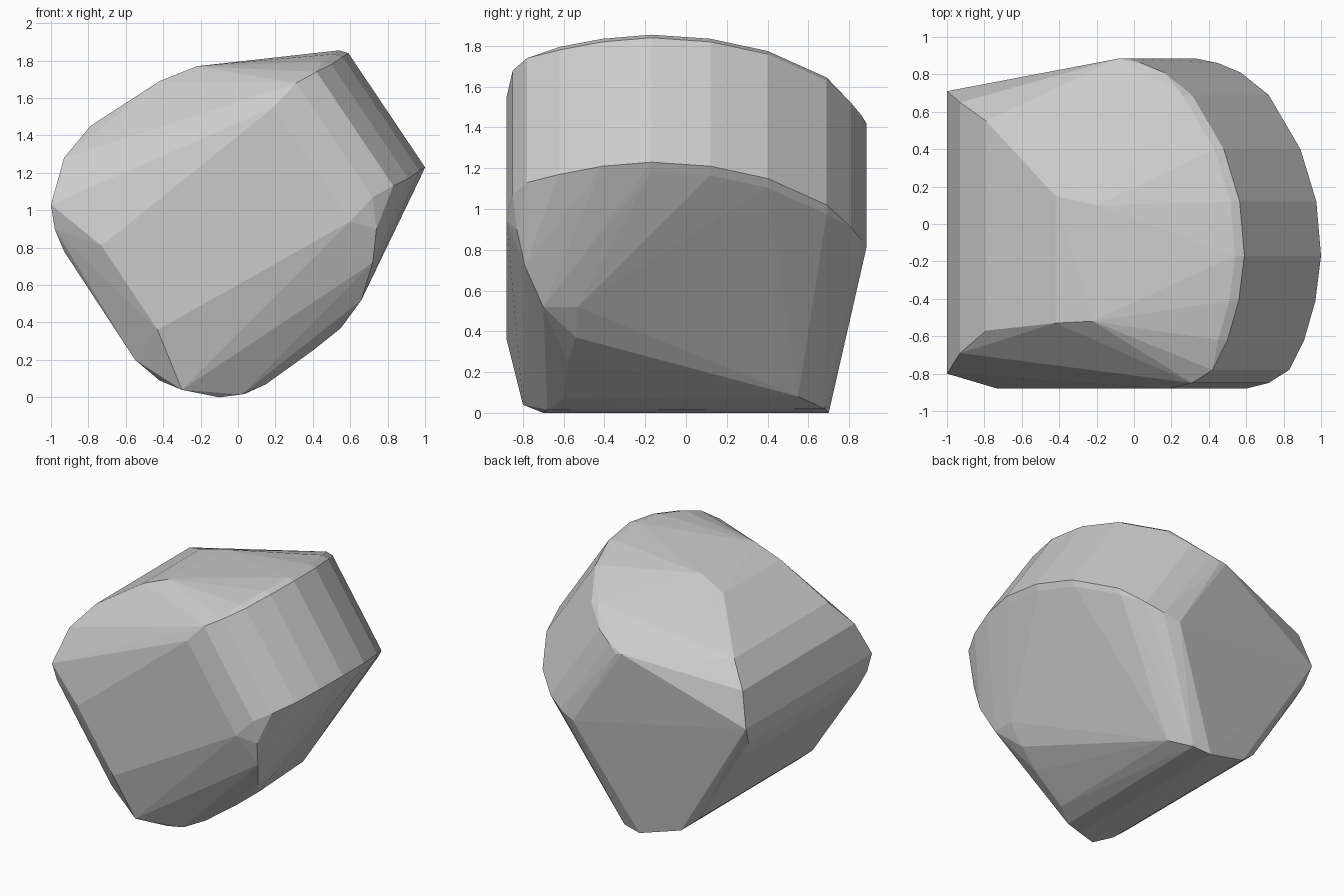
import bpy, bmesh
from mathutils import Vector

points = []

# Rounded right-hand band: lower rim swept up along one slanted direction
rim = [(0.60, -0.88, 0.94), (0.72, -0.85, 1.07), (0.83, -0.78, 1.13),
       (0.91, -0.62, 1.17), (0.97, -0.41, 1.21), (1.00, -0.17, 1.23),
       (0.975, 0.12, 1.21), (0.89, 0.40, 1.15), (0.72, 0.69, 1.02),
       (0.57, 0.81, 0.91), (0.45, 0.86, 0.85), (0.33, 0.885, 0.81)]
sweep = Vector((-0.41, 0, 0.61))
bevel_low = Vector((-0.02, 0, -0.045))
bevel_top = Vector((-0.05, 0, 0.015))
for co in rim:
    p = Vector(co)
    points += [p, p + sweep]
    if -0.7 < p.y < 0.7:
        points += [p + bevel_low, p + sweep + bevel_top]

# Left edge, rounded left crown and left underside: front and back ends
for x, z, y_front, y_back in [
        (-1.00, 1.03, -0.80, 0.71), (-0.93, 1.28, -0.69, 0.65),
        (-0.79, 1.45, -0.57, 0.55), (-0.98, 0.90, -0.77, 0.65),
        (-0.93, 0.78, -0.73, 0.60), (-0.55, 0.20, -0.73, 0.62),
        (-0.42, 0.09, -0.72, 0.66), (-0.10, 0.00, -0.70, 0.70)]:
    points += [Vector((x, y_front, z)), Vector((x, y_back, z))]

# Crown, front face corners, lower right shoulder and base
points += [Vector(co) for co in [
    (-0.42, -0.53, 1.69), (-0.22, -0.52, 1.77), (-0.20, 0.10, 1.765),
    (-0.42, 0.15, 1.69), (-0.03, 0.885, 1.41),
    (-0.73, -0.88, 0.81), (-0.43, -0.88, 0.36), (-0.30, -0.80, 0.04),
    (0.74, -0.83, 0.90), (0.72, -0.79, 0.72), (0.66, -0.70, 0.52),
    (0.66, -0.53, 0.52), (0.55, -0.54, 0.37), (0.40, -0.58, 0.25),
    (0.15, -0.60, 0.07), (0.02, -0.68, 0.015),
    (0.16, 0.55, 0.08), (0.04, 0.68, 0.02)]]

# Wrap the points in one faceted shell
bm = bmesh.new()
for p in points:
    bm.verts.new(p)
bmesh.ops.convex_hull(bm, input=list(bm.verts))
loose = [v for v in bm.verts if not v.link_faces]
bmesh.ops.delete(bm, geom=loose, context='VERTS')
bmesh.ops.recalc_face_normals(bm, faces=list(bm.faces))

mesh = bpy.data.meshes.new("boulder")
bm.to_mesh(mesh)
bm.free()
boulder = bpy.data.objects.new("boulder", mesh)
bpy.context.collection.objects.link(boulder)
